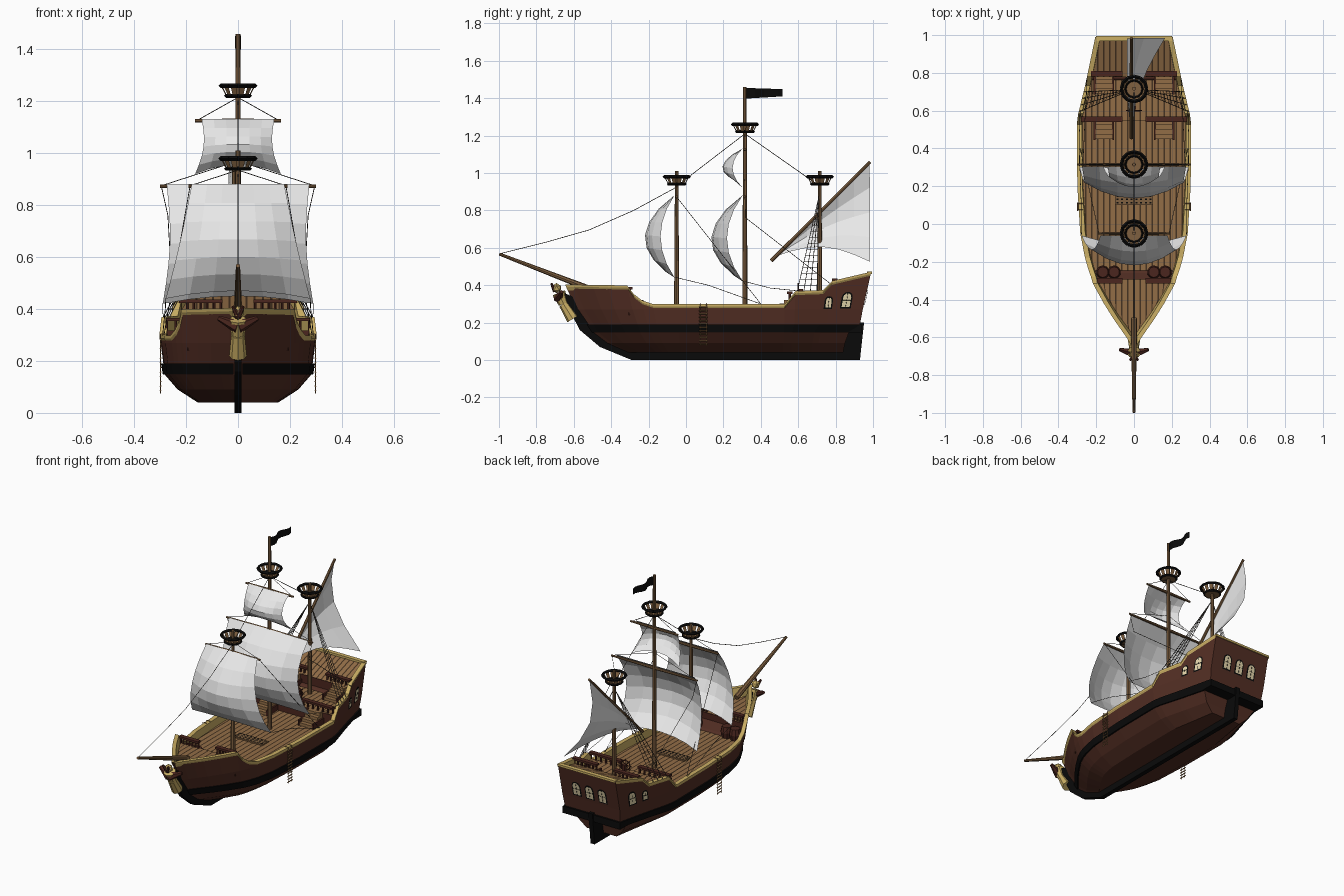
import bpy, bmesh, math
from mathutils import Vector, Matrix

if "Cube" in bpy.data.objects:
    bpy.data.objects.remove(bpy.data.objects["Cube"])

PALETTE = {"hull_brown": (.085, .027, .017), "black": (.003, .003, .003), "deck_wood": (.29, .155, .062),
           "seam_brown": (.06, .032, .015), "gold": (.6, .43, .13), "sail_white": (.8, .8, .8),
           "mast_wood": (.21, .115, .05), "window_cream": (.8, .69, .42), "rope": (.04, .035, .03),
           "maroon": (.07, .019, .013)}
MATS = {}
for n, c in PALETTE.items():
    MATS[n] = bpy.data.materials.new(n)
    MATS[n].diffuse_color = (*c, 1)

# ---------- helpers ----------
def finish(name, bm, *mats, mirror=False, fix=True):
    if fix:
        bmesh.ops.recalc_face_normals(bm, faces=bm.faces)
    me = bpy.data.meshes.new(name)
    bm.to_mesh(me); bm.free()
    for m in mats:
        me.materials.append(MATS[m])
    ob = bpy.data.objects.new(name, me)
    bpy.context.collection.objects.link(ob)
    if mirror:
        ob.modifiers.new("mirror", 'MIRROR').merge_threshold = .0005
    return ob

def paint(verts, m):
    for f in {f for v in verts for f in v.link_faces}:
        f.material_index = m

def rod(bm, a, b, r1, r2=None, seg=8, m=0):
    a, b = Vector(a), Vector(b)
    d = b - a
    mat = Matrix.Translation((a + b) / 2) @ d.to_track_quat('Z', 'Y').to_matrix().to_4x4()
    g = bmesh.ops.create_cone(bm, cap_ends=True, segments=seg, radius1=r1,
                              radius2=r1 if r2 is None else r2, depth=d.length, matrix=mat)
    paint(g["verts"], m)

def path(bm, pts, r, m=0, seg=4):
    for a, b in zip(pts, pts[1:]):
        rod(bm, a, b, r, seg=seg, m=m)

def ring(bm, c, R, r, n=12, m=0, upright=False):
    pts = []
    for k in range(n + 1):
        p, q = R * math.cos(k * math.tau / n), R * math.sin(k * math.tau / n)
        pts.append(Vector(c) + Vector((p, 0, q) if upright else (p, q, 0)))
    path(bm, pts, r, m)

def box(bm, x0, x1, y0, y1, z0, z1, m=0):
    mat = Matrix.Translation(((x0 + x1) / 2, (y0 + y1) / 2, (z0 + z1) / 2)) @ Matrix.Diagonal((x1 - x0, y1 - y0, z1 - z0, 1))
    paint(bmesh.ops.create_cube(bm, size=1, matrix=mat)["verts"], m)

def grid(rows, rule=lambda i, j: 0, closed=False):
    bm = bmesh.new()
    vs = [[bm.verts.new(p) for p in r] for r in rows]
    n = len(rows[0])
    for i in range(len(rows) - 1):
        for j in range(n if closed else n - 1):
            k = (j + 1) % n
            bm.faces.new((vs[i][j], vs[i][k], vs[i + 1][k], vs[i + 1][j])).material_index = rule(i, j)
    bmesh.ops.delete(bm, geom=[f for f in bm.faces if f.calc_area() < 1e-8], context='FACES')
    return bm

def look(t, v):
    if v <= t[0][0]:
        return t[0][1]
    for (a, p), (b, q) in zip(t, t[1:]):
        if v <= b:
            return p + (q - p) * (v - a) / (b - a)
    return t[-1][1]

# ---------- hull shape: plan width, sheer line, stem and stern rake, section ----------
WIDTH = [(-.645, .008), (-.6, .035), (-.55, .07), (-.5, .105), (-.42, .155), (-.315, .213), (-.25, .238), (-.19, .255),
         (-.05, .28), (.2, .295), (.53, .298), (.59, .29), (.79, .243), (.99, .2)]
SHEER = [(-.645, .4), (-.315, .395), (-.29, .35), (-.25, .315), (-.19, .295), (.53, .295), (.59, .365),
         (.745, .37), (.79, .42), (.99, .468)]
BOW = [(.04, -.32), (.09, -.43), (.145, -.5), (.19, -.53), (.27, -.585), (.4, -.645)]
STERN = [(.04, .84), (.09, .85), (.145, .87), (.19, .93), (.27, .945), (.47, .99)]
FULL = [(.04, .52), (.09, .78), (.145, .94), (.19, .965), (.27, 1)]
STATIONS = sorted({a for a, _ in WIDTH + SHEER})

def hull_pt(y, z, dx=0):
    x = max(look(WIDTH, y) * look(FULL, z) + dx, 0)
    if y < 0:
        y = y * look(BOW, z) / -.645
    elif y > .5:
        y = .5 + (y - .5) * (look(STERN, z) - .5) / .49
    return Vector((x, y, z))

def flat(row):
    return [Vector((0, p.y, p.z)) for p in row]

def hull_row(y):
    s = look(SHEER, y)
    r = [hull_pt(y, z) for z in (.04, .09, .145, .19, .27, s)] + [hull_pt(y, s - .09, -.012)]
    return [flat(r)[0]] + r + [flat(r)[-1]]

rows = [hull_row(y) for y in STATIONS]
finish("hull", grid([flat(rows[0])] + rows + [flat(rows[-1])]), "hull_brown", mirror=True)

# gold rail and inner lining of the bulwark
def rail_row(y):
    s = look(SHEER, y)
    return [hull_pt(y, s - .008, .005), hull_pt(y, s + .004, .005), hull_pt(y, s + .004, -.022), hull_pt(y, s - .06, -.022)]
finish("gold_rail", grid([rail_row(y) for y in STATIONS], closed=True), "gold", mirror=True)
bm = bmesh.new(); box(bm, -.2, .2, .968, .994, .46, .473)
finish("stern_rail", bm, "gold")

# black wale, wrapping the stern
finish("wale", grid([[hull_pt(y, z, d) for z, d in ((.147, .009), (.19, .009), (.19, -.01), (.147, -.01))]
                     for y in STATIONS], closed=True), "black", mirror=True)
bm = bmesh.new(); box(bm, -.2, .2, .86, .942, .147, .19)
finish("stern_wale", bm, "black")

# black stem, keel and rudder in one profile
profile = [(-.657, .36), (-.62, .26), (-.567, .16), (-.46, .07), (-.29, 0), (.93, 0), (.952, .2), (.85, .2),
           (.84, .045), (-.29, .045), (-.42, .11), (-.49, .19), (-.58, .33)]
bm = bmesh.new()
f = bm.faces.new([bm.verts.new((-.014, y, z)) for y, z in profile])
g = bmesh.ops.extrude_face_region(bm, geom=[f])
bmesh.ops.translate(bm, vec=(.028, 0, 0), verts=[v for v in g["geom"] if isinstance(v, bmesh.types.BMVert)])
finish("keel_and_rudder", bm, "black")

# planked decks
def deck(name, a, b, za, zb):
    rows = []
    for y in [a] + [s for s in STATIONS if a < s < b] + [b]:
        z = za + (zb - za) * (y - a) / (b - a)
        w = hull_pt(y, z, -.008)
        xs = [k * .032 + d for k in range(-9, 10) for d in (-.004, .004)]
        rows.append([(max(-w.x, min(w.x, x)), w.y, z) for x in [-.4] + xs + [.4]])
    bm = grid(rows, lambda i, j: j % 2)
    for f in bm.faces:
        f.normal_update()
        if f.normal.z < 0:
            f.normal_flip()
    finish(name, bm, "deck_wood", "seam_brown", fix=False)
deck("fore_deck", -.63, -.305, .345, .345)
deck("main_deck", -.36, .57, .25, .25)
deck("quarter_deck", .55, .81, .32, .32)
deck("poop_deck", .79, .982, .39, .458)

# bulkheads, balustrades and stairs
bm = bmesh.new()
for y, half, z0, z1, gap in ((-.30, .195, .24, .343, .06), (.555, .28, .24, .318, .06), (.795, .228, .31, .388, .06)):
    box(bm, -half, half, y - .008, y + .008, z0, z1)
    for s in (-1, 1):
        a, b = sorted((s * gap, s * half))
        box(bm, a, b, y - .014, y + .014, z1 + .035, z1 + .048)
        for k in range(7):
            x = a + .006 + (b - a - .012) * k / 6
            rod(bm, (x, y, z1), (x, y, z1 + .04), .006, seg=6)
finish("bulkheads_and_balustrades", bm, "maroon")
bm = bmesh.new()
for y, z, top in ((.55, .25, .32), (.79, .32, .385)):
    for s in (-1, 1):
        for k in range(4):
            box(bm, s * .16 - .045, s * .16 + .045, y - .025 * (k + 1), y - .025 * k, z, top - (top - z) * k / 4)
        for e in (-.05, .05):
            box(bm, s * .16 + e - .005, s * .16 + e + .005, y - .105, y, z, z + .035, 1)
finish("stairs", bm, "deck_wood", "maroon")

# barrels, hatch grate and steering wheel
bm = bmesh.new()
for x in (-.165, -.105, .105, .165):
    rod(bm, (x, -.255, .25), (x, -.255, .285), .028, .036, 10)
    rod(bm, (x, -.255, .285), (x, -.255, .32), .036, .028, 10)
finish("barrels", bm, "maroon")
bm = bmesh.new()
box(bm, -.1, .1, .1, .16, .245, .258)
for i in range(8):
    for j in range(3):
        x, y = -.0875 + .025 * i, .112 + .018 * j
        box(bm, x - .005, x + .005, y - .004, y + .004, .255, .2595, 1)
finish("hatch_grate", bm, "mast_wood", "black")
bm = bmesh.new()
ring(bm, (0, .6, .37), .03, .004, upright=True)
for k in range(4):
    d = Vector((math.cos(k * math.pi / 4), 0, math.sin(k * math.pi / 4))) * .042
    rod(bm, Vector((0, .6, .37)) - d, Vector((0, .6, .37)) + d, .003, seg=4)
box(bm, -.01, .01, .605, .625, .32, .38)
finish("steering_wheel", bm, "maroon")

# arched windows: black frame plate with a cream pane and glazing bars
def window(bm, c, right, up, w, h):
    n = right.cross(up).normalized()
    for grow, off, m in ((.008, .002, 0), (0, .004, 1)):
        a, b = w / 2 + grow, h / 2 + grow
        pts = [(-a, -b), (a, -b)] + [(a * math.cos(t * math.pi / 6), b - a + a * math.sin(t * math.pi / 6)) for t in range(7)]
        bm.faces.new([bm.verts.new(c + right * p + up * q + n * off) for p, q in pts]).material_index = m
    o = c + n * .004
    rod(bm, o - up * h / 2, o + up * h / 2, .001, seg=4)
    rod(bm, o - right * w / 2, o + right * w / 2, .001, seg=4)
bm = bmesh.new()
for y, z, w, h in ((.783, .308, .03, .052), (.885, .32, .044, .076)):
    c, r, u = hull_pt(y, z), hull_pt(y + .02, z) - hull_pt(y - .02, z), hull_pt(y, z + .03) - hull_pt(y, z - .03)
    window(bm, c + Vector((.002, 0, 0)), r.normalized(), u.normalized(), w, h)
finish("side_windows", bm, "black", "window_cream", mirror=True, fix=False)
bm = bmesh.new()
u = (hull_pt(.99, .4) - hull_pt(.99, .3)); u.x = 0
for x in (-.09, 0, .09):
    window(bm, Vector((x, hull_pt(.99, .335).y, .335)), Vector((-1, 0, 0)), u.normalized(), .046, .082)
finish("stern_windows", bm, "black", "window_cream", fix=False)

# masts, yards and bowsprit
bm = bmesh.new()
for y, top in ((-.05, 1.01), (.315, 1.46), (.715, 1.01)):
    rod(bm, (0, y, .24), (0, y, top), .014, .009)
for y, z, half in ((-.05, .873, .19), (.315, .873, .3), (.315, 1.125, .165)):
    for s in (-1, 1):
        rod(bm, (0, y, z), (s * half, y, z), .009, .006)
rod(bm, (-.014, .455, .53), (-.014, .985, 1.06), .01, .008)
rod(bm, (0, -.5, .375), (0, -.998, .567), .017, .008)
finish("masts_and_yards", bm, "mast_wood")

# crow's nests
bm = bmesh.new()
for y, z in ((-.05, .935), (.315, 1.215), (.715, .935)):
    rod(bm, (0, y, z), (0, y, z + .008), .045, seg=12, m=1)
    ring(bm, (0, y, z + .006), .046, .008)
    ring(bm, (0, y, z + .045), .067, .009)
    for k in range(12):
        a, b = (k + .15) * math.tau / 12, (k + .85) * math.tau / 12
        q = [bm.verts.new((r * math.cos(t), y + r * math.sin(t), z + h)) for r, h, t in
             ((.046, .005, a), (.046, .005, b), (.067, .045, b), (.067, .045, a))]
        bm.faces.new(q).material_index = 1
finish("crows_nests", bm, "black", "mast_wood")

# billowing square sails, hung in front of their yards
def sail(name, y0, zt, zb, wt, wb, pinch, edge, belly, arch):
    rows = []
    for i in range(7):
        v = i / 6
        w = wt + (wb - wt) * v - pinch * math.sin(math.pi * v)
        s = max(math.sin(math.pi * v), 0) ** .85
        rows.append([(u * w, y0 - edge * s - belly * (1 - u * u) * math.sin(.85 * math.pi * v) ** .8,
                      zt + (zb - zt) * v + arch * (1 - u * u) * v * v) for u in (k / 3 - 1 for k in range(7))])
    finish(name, grid(rows), "sail_white")
sail("fore_sail", -.061, .882, .44, .178, .278, .005, .075, .085, .03)
sail("main_sail", .304, .882, .42, .275, .29, .02, .085, .085, .03)
sail("top_sail", .304, 1.132, .92, .14, .165, .02, .055, .055, .035)

# triangular rear sail
A, B, C = Vector((-.014, .48, .555)), Vector((-.014, .982, 1.055)), Vector((.165, .985, .525))
rows = []
for i in range(7):
    u = i / 6
    foot = A.lerp(C, u) + Vector((-.04 * math.sin(math.pi * u), 0, .065 * math.sin(math.pi * u)))
    rows.append([A.lerp(B, u).lerp(foot, v / 4) - Vector((.095 * math.sin(math.pi * v / 4) * u, 0, 0)) for v in range(5)])
finish("rear_sail", grid(rows), "sail_white")

# waving flag
finish("flag", grid([[(.012 * math.sin(k * 1.1), .32 + .0245 * k, z) for z in (1.398 + .0015 * k, 1.455 - .0008 * k)]
                     for k in range(9)]), "black")

# rigging, shrouds and rope ladders
bm = bmesh.new()
path(bm, [(0, -.99, .57), (0, -.75, .63), (0, -.52, .695), (0, -.28, .8), (0, -.05, .925)], .0017)
path(bm, [(0, -.05, .93), (0, .315, 1.21), (0, .715, .93)], .0017)
for s in (-1, 1):
    path(bm, [(s * .185, -.05, .872), (s * .285, .4, .3)], .0015)
    path(bm, [(s * .295, .315, .872), (s * .27, .32, .76), (s * .25, .77, .41)], .0015)
    path(bm, [(s * .278, -.055, .442), (s * .28, .12, .4), (s * .29, .4, .3)], .0015)
    path(bm, [(s * .29, .308, .422), (s * .29, .45, .385), (s * .285, .6, .37)], .0015)
    for y, z, x, h in ((-.05, .935, .185, .875), (.315, .97, .295, .875), (.315, 1.215, .16, 1.125)):
        path(bm, [(0, y, z), (s * x, y, h)], .0015)
    tops = Vector((s * .01, .712, .88))
    base = [Vector((s * look(WIDTH, y), y, .368)) for y in (.595, .63, .665, .7)]
    for b in base:
        path(bm, [b, tops], .0018)
    for k in range(1, 14):
        path(bm, [b.lerp(tops, k / 16) for b in base], .0014)
finish("rigging", bm, "rope")
bm = bmesh.new()
for s in (-1, 1):
    for y in (.076, .109):
        path(bm, [(s * .27, y, .303), (s * .298, y, .303), (s * .298, y, .075)], .002)
    for k in range(12):
        rod(bm, (s * .298, .07, .085 + .018 * k), (s * .298, .115, .085 + .018 * k), .004, seg=4)
finish("rope_ladders", bm, "deck_wood")

# figurehead with maroon wings
bm = bmesh.new()
rod(bm, (0, -.605, .22), (0, -.655, .3), .034, .026)
rod(bm, (0, -.655, .3), (0, -.68, .36), .026, .036)
bmesh.ops.create_icosphere(bm, subdivisions=1, radius=.027, matrix=Matrix.Translation((0, -.692, .385)))
for s in (-1, 1):
    rod(bm, (0, -.685, .33), (s * .075, -.665, .365), .026, .01, 6, 1)
    rod(bm, (0, -.7, .37), (s * .02, -.72, .41), .014, .006, 6, 1)
finish("figurehead", bm, "gold", "maroon")

for m in bpy.data.materials:
    if m.users and not m.is_grease_pencil:
        m.use_nodes = True
        m.node_tree.nodes["Principled BSDF"].inputs["Base Color"].default_value = m.diffuse_color
